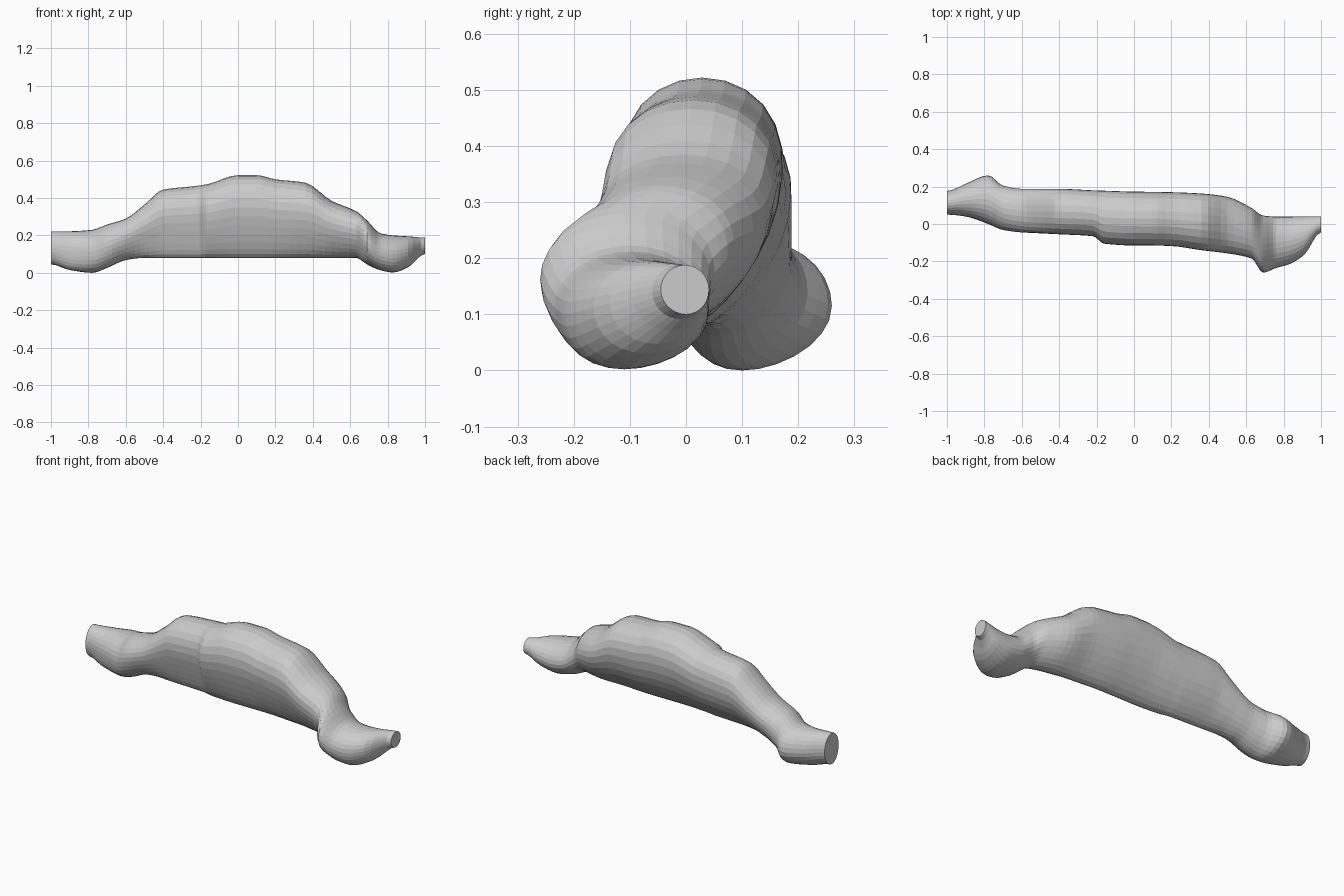
import bpy, bmesh, math

if "Cube" in bpy.data.objects:
    bpy.data.objects.remove(bpy.data.objects["Cube"])

# Stations along the body: x, z low, z high, y front, y back, y of keel, taper towards keel
STATIONS = [
    (-1.00, .045, .222, .050, .177, .11, .0),
    (-0.90, .015, .222, .040, .215, .10, .0),
    (-0.78, .000, .230, .000, .260, .10, .0),
    (-0.70, .026, .258, -.032, .205, .07, .1),
    (-0.60, .068, .290, -.045, .188, .06, .2),
    (-0.50, .080, .365, -.050, .188, .04, .3),
    (-0.40, .080, .445, -.055, .188, .03, .35),
    (-0.22, .080, .465, -.065, .180, .02, .35),
    (-0.16, .080, .475, -.105, .178, .01, .35),
    (0.00, .080, .522, -.115, .173, .00, .35),
    (0.10, .080, .522, -.115, .172, .00, .35),
    (0.20, .080, .500, -.118, .170, .00, .35),
    (0.36, .080, .482, -.140, .163, -.01, .35),
    (0.50, .080, .385, -.157, .145, -.02, .3),
    (0.63, .080, .330, -.185, .085, -.05, .2),
    (0.69, .045, .280, -.260, .045, -.11, .0),
    (0.76, .014, .212, -.235, .040, -.12, .0),
    (0.83, .002, .200, -.215, .040, -.11, .0),
    (0.91, .030, .195, -.165, .041, -.07, .0),
    (1.00, .100, .188, -.045, .041, .00, .0),
]
SIDES = 28
STEPS = 4


def slope(i, k):
    """Monotone slope, so the curve never overshoots a station."""
    if i == 0 or i == len(STATIONS) - 1:
        return 0.0
    a, b, c = STATIONS[i - 1:i + 2]
    d0 = (b[k] - a[k]) / (b[0] - a[0])
    d1 = (c[k] - b[k]) / (c[0] - b[0])
    return 0.0 if d0 * d1 <= 0 else 2 * d0 * d1 / (d0 + d1)


def blend(i, t):
    a, b = STATIONS[i], STATIONS[i + 1]
    h = b[0] - a[0]
    out = [a[0] + h * t]
    for k in range(1, 7):
        out.append(a[k] * (2*t**3 - 3*t*t + 1) + b[k] * (3*t*t - 2*t**3)
                   + h * slope(i, k) * (t**3 - 2*t*t + t)
                   + h * slope(i + 1, k) * (t**3 - t*t))
    return out


def ring(st):
    """Egg-shaped section fitted exactly to its bounds."""
    x, z0, z1, y0, y1, keel, taper = st
    w, yc = (y1 - y0) / 2, (y0 + y1) / 2
    ys, zs = [], []
    for i in range(SIDES):
        a = math.tau * i / SIDES
        c, s = math.cos(a), math.sin(a)
        ys.append(w * c * (1 + taper * s) + (keel - yc) * max(0, -s) ** 2)
        zs.append((z0 + z1) / 2 + s * (z1 - z0) / 2)
    lo, hi = min(ys), max(ys)
    return [(x, y0 + (y - lo) / (hi - lo) * (y1 - y0), z) for y, z in zip(ys, zs)]


# Arched body with a turned-out foot at each end
sections = [blend(i, j / STEPS) for i in range(len(STATIONS) - 1) for j in range(STEPS)]
sections.append(STATIONS[-1])
bm = bmesh.new()
rings = [[bm.verts.new(p) for p in ring(s)] for s in sections]
for r0, r1 in zip(rings, rings[1:]):
    for i in range(SIDES):
        j = (i + 1) % SIDES
        bm.faces.new((r0[i], r0[j], r1[j], r1[i]))

# Flat end caps
bm.faces.new(rings[0])
bm.faces.new(rings[-1])
bmesh.ops.recalc_face_normals(bm, faces=bm.faces[:])
mesh = bpy.data.meshes.new("arched_body")
bm.to_mesh(mesh)
bm.free()
body = bpy.data.objects.new("arched_body", mesh)
bpy.context.collection.objects.link(body)
